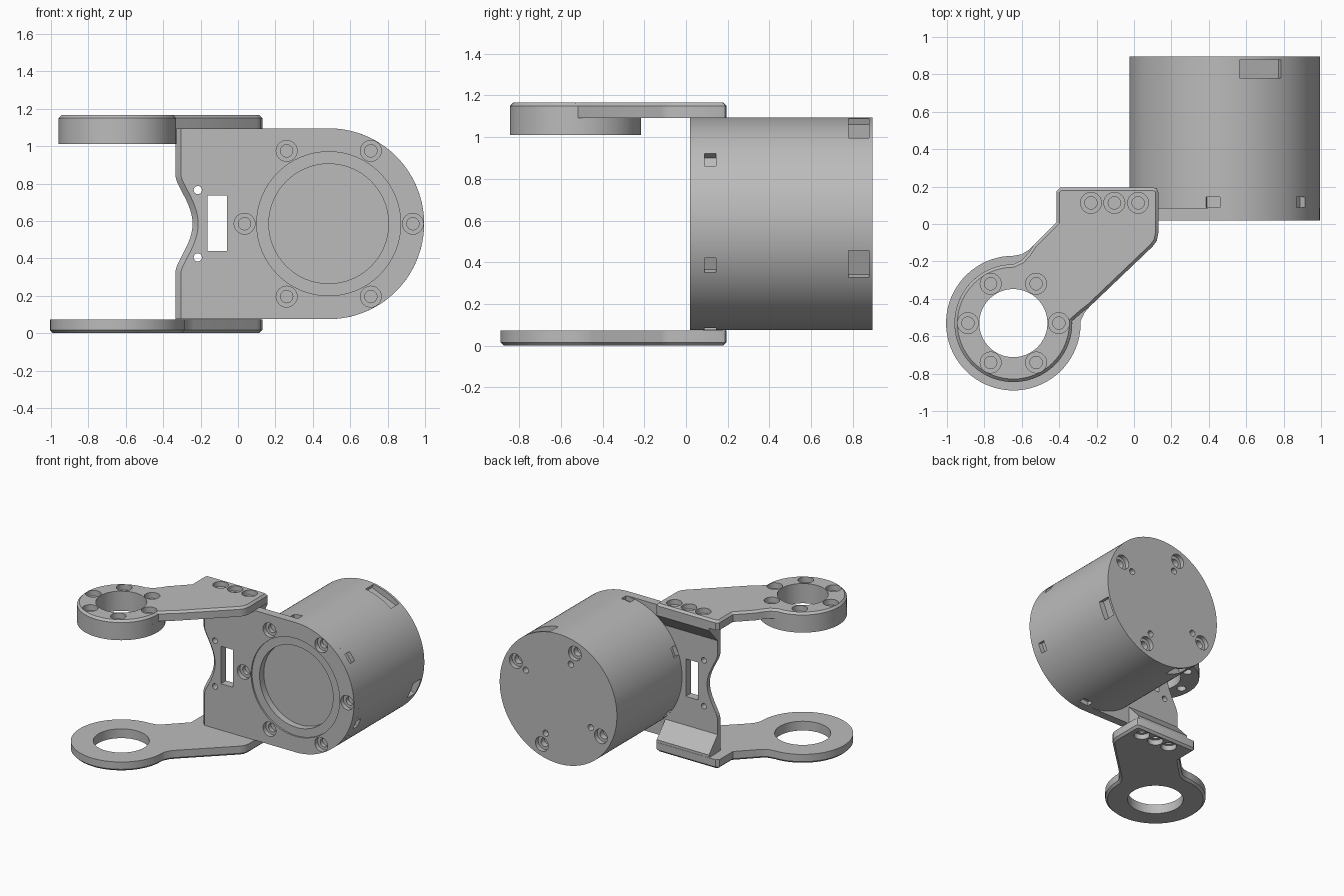
import bpy, bmesh
from math import sin, cos, pi, radians
from mathutils import Matrix, Vector

cube = bpy.data.objects.get("Cube")
if cube:
    bpy.data.objects.remove(cube, do_unlink=True)

metal = bpy.data.materials.new("grey_metal")
metal.use_nodes = True
GREY = (0.5, 0.5, 0.5, 1)
metal.diffuse_color = GREY
metal.node_tree.nodes["Principled BSDF"].inputs["Base Color"].default_value = GREY

CX, CZ, R = 0.485, 0.585, 0.51        # motor axis and radius
RING = (-0.645, -0.53)                # arm ring centre
FRONT, SEAM, BACK = 0.02, 0.085, 0.895
TOP, ARM = 1.165, 0.073               # overall height, arm thickness

# local +z turned to each drilling direction
INTO_FRONT = Matrix.Rotation(-pi / 2, 4, 'X')
INTO_BACK = Matrix.Rotation(pi / 2, 4, 'X')
UP = Matrix.Identity(4)
DOWN = Matrix.Rotation(pi, 4, 'X')


def arc(cx, cy, r, a0, a1, n):
    steps = [radians(a0 + (a1 - a0) * i / n) for i in range(n + 1)]
    return [(cx + r * cos(a), cy + r * sin(a)) for a in steps]


def polar(r, deg):
    return CX + r * cos(radians(deg)), CZ + r * sin(radians(deg))


def prism(bm, outline, lo, hi, place):
    """Extrude a 2D outline; place maps (u, v, w) to a 3D point."""
    a = [bm.verts.new(place(u, v, lo)) for u, v in outline]
    b = [bm.verts.new(place(u, v, hi)) for u, v in outline]
    bm.faces.new(a)
    bm.faces.new(b)
    for i in range(len(a)):
        j = (i + 1) % len(a)
        bm.faces.new((a[i], a[j], b[j], b[i]))
    bmesh.ops.recalc_face_normals(bm, faces=bm.faces)


def flat(u, v, w):
    return u, v, w


def upright(u, v, w):
    return u, w, v


def sideways(u, v, w):
    return w, u, v


def bore(bm, at, turn, profile, n=24):
    """Turned solid from (radius, depth) pairs along the drilling direction."""
    m = Matrix.Translation(Vector(at)) @ turn
    rings = [[bm.verts.new(m @ Vector((x, y, d))) for x, y in arc(0, 0, r, 0, 360 - 360 / n, n - 1)]
             for r, d in profile]
    for a, b in zip(rings, rings[1:]):
        for i in range(n):
            j = (i + 1) % n
            bm.faces.new((a[i], a[j], b[j], b[i]))
    bm.faces.new(rings[0])
    bm.faces.new(rings[-1])
    bmesh.ops.recalc_face_normals(bm, faces=bm.faces)


def make(name, bm):
    mesh = bpy.data.meshes.new(name)
    bm.to_mesh(mesh)
    bm.free()
    mesh.materials.append(metal)
    ob = bpy.data.objects.new(name, mesh)
    bpy.context.collection.objects.link(ob)
    return ob


def finish(ob, cut_bm=None):
    """Cut the holes, then smooth the round walls."""
    bpy.ops.object.select_all(action='DESELECT')
    bpy.context.view_layer.objects.active = ob
    ob.select_set(True)
    if cut_bm:
        cutter = make("cutter", cut_bm)
        cutter.hide_render = True
        mod = ob.modifiers.new("holes", 'BOOLEAN')
        mod.operation, mod.solver, mod.object = 'DIFFERENCE', 'EXACT', cutter
        bpy.ops.object.modifier_apply(modifier=mod.name)
        bpy.data.objects.remove(cutter, do_unlink=True)
    bpy.ops.object.shade_smooth_by_angle(angle=radians(25))


def screw(depth, through):
    return [(0.056, -0.02), (0.056, depth), (0.033, depth), (0.033, through)]


# face plate with a rounded end and a hollowed left edge
bm = bmesh.new()
outline = arc(CX, CZ, R, -90, 90, 48) + [(-0.335, CZ + R), (-0.335, 0.84)]
outline += [(-0.335 + 0.092 * cos(t * pi / 20) ** 1.3, CZ - 0.25 * t / 10) for t in range(-9, 10)]
outline += [(-0.335, 0.33), (-0.335, CZ - R)]
prism(bm, outline, FRONT, SEAM, upright)
edges = [e for e in bm.edges if all(v.co.x < -0.2 and v.co.y < 0.03 for v in e.verts)
         and abs(e.verts[0].co.z - e.verts[1].co.z) > 0.001]
bmesh.ops.bevel(bm, geom=edges, offset=0.03, segments=1, affect='EDGES')
plate = make("face_plate", bm)
cut = bmesh.new()
bore(cut, (CX, FRONT, CZ), INTO_FRONT, [(0.385, -0.02), (0.385, 0.012), (0.32, 0.012), (0.32, 0.1)], 64)
for k in range(6):
    x, z = polar(0.45, 60 * k)
    bore(cut, (x, FRONT, z), INTO_FRONT, screw(0.035, 0.1))
for z in (0.405, 0.765):
    bore(cut, (-0.215, FRONT, z), INTO_FRONT, [(0.022, -0.02), (0.022, 0.1)])
prism(cut, [(-0.163, 0.44), (-0.058, 0.44), (-0.058, 0.735), (-0.163, 0.735)], 0, 0.12, upright)
finish(plate, cut)

# motor housing with vents and rear screws
bm = bmesh.new()
prism(bm, arc(CX, CZ, R, 0, 357.5, 143), SEAM, BACK, upright)
motor = make("motor_housing", bm)
cut = bmesh.new()


def vent(deg, width, y0, y1, depth):
    a = radians(deg)
    pts = []
    for r, t in ((R - depth, -1), (R + 0.05, -1), (R + 0.05, 1), (R - depth, 1)):
        s = t * width / 2
        pts.append((CX + r * cos(a) - s * sin(a), CZ + r * sin(a) + s * cos(a)))
    prism(cut, pts, y0, y1, upright)


for k in range(6):
    vent(37 + 60 * k, 0.075, SEAM + 0.003, 0.145, 0.035)
for deg, width in ((67.5, 0.24), (-22.5, 0.14), (247.5, 0.14)):
    vent(deg, width, 0.78, 0.878, 0.045)
for deg in (28, 110, 208, 290):
    x, z = polar(0.42, deg)
    bore(cut, (x, BACK, z), INTO_BACK, screw(0.035, 0.08))
    x, z = polar(0.32, deg)
    bore(cut, (x, BACK, z), INTO_BACK, [(0.024, -0.02), (0.024, 0.05)])
finish(motor, cut)

# output rotor with lightening pockets
bm = bmesh.new()
prism(bm, arc(CX, CZ, 0.305, 0, 355, 71), 0.035, 0.1, upright)
rotor = make("output_rotor", bm)
cut = bmesh.new()
at = (CX, 0.035, CZ)
bore(cut, at, INTO_FRONT, [(0.086, -0.02), (0.086, 0.04)], 32)
for k in range(3):
    deg = 6 + 120 * k
    px, pz = polar(0.207, deg)
    lobes = []
    for i in range(36):
        t = 2 * pi * i / 36
        r = 0.09 - 0.013 * cos(3 * (t - radians(deg)))
        lobes.append((px + r * cos(t), pz + r * sin(t)))
    prism(cut, lobes, 0, 0.085, upright)
    x, z = polar(0.218, deg + 61)
    bore(cut, (x, 0.035, z), INTO_FRONT, [(0.037, -0.02), (0.037, 0.03)])
for k in range(6):
    x, z = polar(0.245, 37 + 60 * k)
    bore(cut, (x, 0.035, z), INTO_FRONT, [(0.026, -0.02), (0.026, 0.04)], 16)
finish(rotor, cut)


# arms: tapered tongue ending in a ring
def arm_outline(r):
    d = 0.36 - r
    tongue = [(-0.415, 0.01), (-0.415, 0.175), (-0.395, 0.195), (0.105, 0.195), (0.123, 0.188), (0.13, 0.17),
              (0.13, -0.05), (0.122, -0.09), (0.1, -0.12), (-0.235, -0.44), (-0.265 - d / 3, -0.475)]
    blend = [(-0.6, -0.162 - d * 0.7), (-0.565, -0.14 - d / 3), (-0.535, -0.11)]
    return tongue + arc(*RING, r, 2, -270, 56) + blend


def arm(name, r, z0, outer_z):
    bm = bmesh.new()
    prism(bm, arm_outline(r), z0, z0 + ARM, flat)
    rim = [e for e in bm.edges if all(abs(v.co.z - outer_z) < 0.001 for v in e.verts)]
    bmesh.ops.bevel(bm, geom=rim, offset=0.016, segments=1, affect='EDGES')
    return make(name, bm)


def tongue_holes(cut, z, turn):
    for x in (-0.23, -0.105, 0.022):
        bore(cut, (x, 0.113, z), turn, screw(0.04, 0.1))


def ring_holes():
    cut = bmesh.new()
    bore(cut, (*RING, TOP), DOWN, [(0.182, -0.02), (0.182, 0.2)], 64)
    for x, y in arc(*RING, 0.243, 0, 300, 5):
        bore(cut, (x, y, TOP), DOWN, screw(0.045, 0.2))
    return cut


upper = arm("upper_arm", 0.315, TOP - ARM, TOP)
cut = ring_holes()
tongue_holes(cut, TOP, DOWN)
finish(upper, cut)

bm = bmesh.new()
prism(bm, arc(*RING, 0.315, 0, 355, 71), 1.01, TOP - ARM, flat)
finish(make("upper_ring_boss", bm), ring_holes())

lower = arm("lower_arm", 0.36, 0, 0)
cut = bmesh.new()
bore(cut, (*RING, 0), UP, [(0.2, -0.02), (0.2, 0.2)], 64)
tongue_holes(cut, 0, UP)
finish(lower, cut)

# sloped gussets joining arms and plate
for name, base, s in (("lower_gusset", ARM, 1), ("upper_gusset", TOP - ARM, -1)):
    bm = bmesh.new()
    prism(bm, [(SEAM, base), (0.193, base), (0.193, base + s * 0.02), (SEAM, base + s * 0.14)],
          -0.335, 0.12, sideways)
    finish(make(name, bm))
